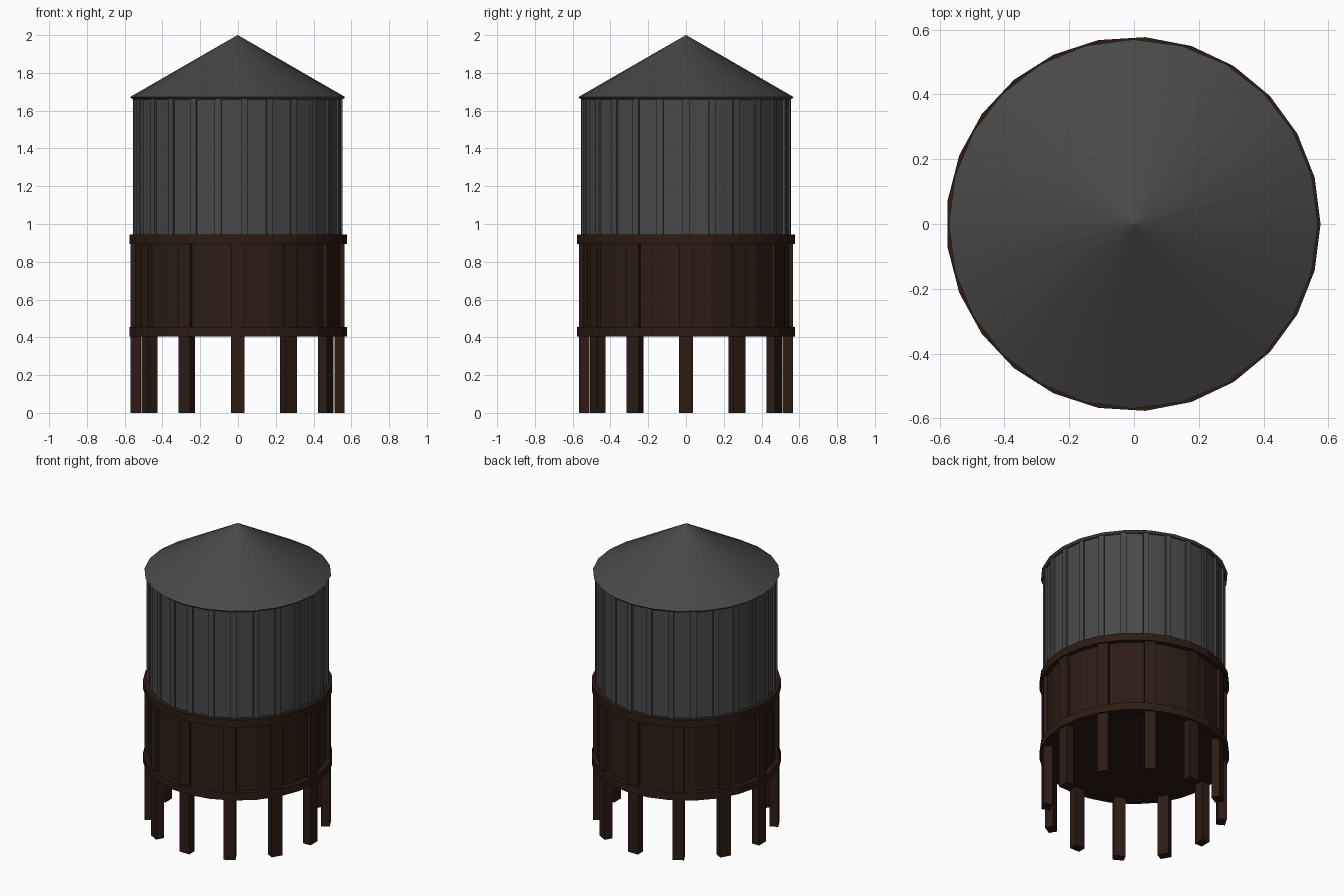
import bpy, bmesh
from math import cos, sin, pi, radians
from mathutils import Matrix

if "Cube" in bpy.data.objects:
    bpy.data.objects.remove(bpy.data.objects["Cube"])

SIDES = 25          # facets of walls and bands
CX = -0.002         # odd-sided rings are shifted to centre their bounds


def material(name, rgb):
    m = bpy.data.materials.new(name)
    m.diffuse_color = (*rgb, 1)
    m.use_nodes = True
    m.node_tree.nodes["Principled BSDF"].inputs["Base Color"].default_value = m.diffuse_color
    return m


METAL = material("dark_metal", (0.065, 0.065, 0.065))
WOOD = material("dark_wood", (0.026, 0.0115, 0.007))


def finish(name, bm, mat):
    bmesh.ops.recalc_face_normals(bm, faces=bm.faces)
    mesh = bpy.data.meshes.new(name)
    bm.to_mesh(mesh)
    bm.free()
    mesh.materials.append(mat)
    ob = bpy.data.objects.new(name, mesh)
    bpy.context.collection.objects.link(ob)
    return ob


def lathe(name, profile, sides, mat, closed=False):
    """Revolve (radius, z) points; open profiles are capped."""
    bm = bmesh.new()
    rings = []
    for r, z in profile:
        rings.append([bm.verts.new((CX + r * cos(2 * pi * i / sides),
                                    r * sin(2 * pi * i / sides), z))
                      for i in range(sides)])
    pairs = list(zip(rings, rings[1:]))
    if closed:
        pairs.append((rings[-1], rings[0]))
    for a, b in pairs:
        for i in range(sides):
            j = (i + 1) % sides
            bm.faces.new((a[i], a[j], b[j], b[i]))
    if not closed:
        bm.faces.new(rings[0])
        bm.faces.new(rings[-1])
    bmesh.ops.remove_doubles(bm, verts=bm.verts, dist=1e-5)
    return finish(name, bm, mat)


def uprights(name, count, radius, depth, width, z0, z1, mat):
    """Boxes standing in a circle, each facing outward."""
    bm = bmesh.new()
    for i in range(count):
        mtx = (Matrix.Translation((CX, 0, 0))
               @ Matrix.Rotation(2 * pi * i / count, 4, 'Z')
               @ Matrix.Translation((radius, 0, (z0 + z1) / 2))
               @ Matrix.Diagonal((depth, width, z1 - z0, 1)))
        bmesh.ops.create_cube(bm, size=1, matrix=mtx)
    return finish(name, bm, mat)


# Metal tank with battens on its seams
lathe("tank_wall", [(0.546, 0.92), (0.546, 1.668)], SIDES, METAL)
uprights("tank_battens", SIDES, 0.546, 0.02, 0.035, 0.92, 1.667, METAL)

# Conical roof with a thin bevelled eave
roof = lathe("roof", [(0.556, 1.66), (0.57, 1.672), (0.001, 2.0)], 24, METAL)
bpy.context.view_layer.objects.active = roof
roof.select_set(True)
bpy.ops.object.shade_smooth_by_angle(angle=radians(30))

# Wooden base drum with two bands
lathe("base_drum", [(0.547, 0.41), (0.547, 0.935)], SIDES, WOOD)
for name, z in (("lower_band", 0.405), ("upper_band", 0.895)):
    lathe(name, [(0.578, z), (0.578, z + 0.05), (0.54, z + 0.05), (0.54, z)],
          SIDES, WOOD, closed=True)

# Posts run from the ground up the drum
uprights("posts", 12, 0.539, 0.054, 0.072, 0.0, 0.91, WOOD)
